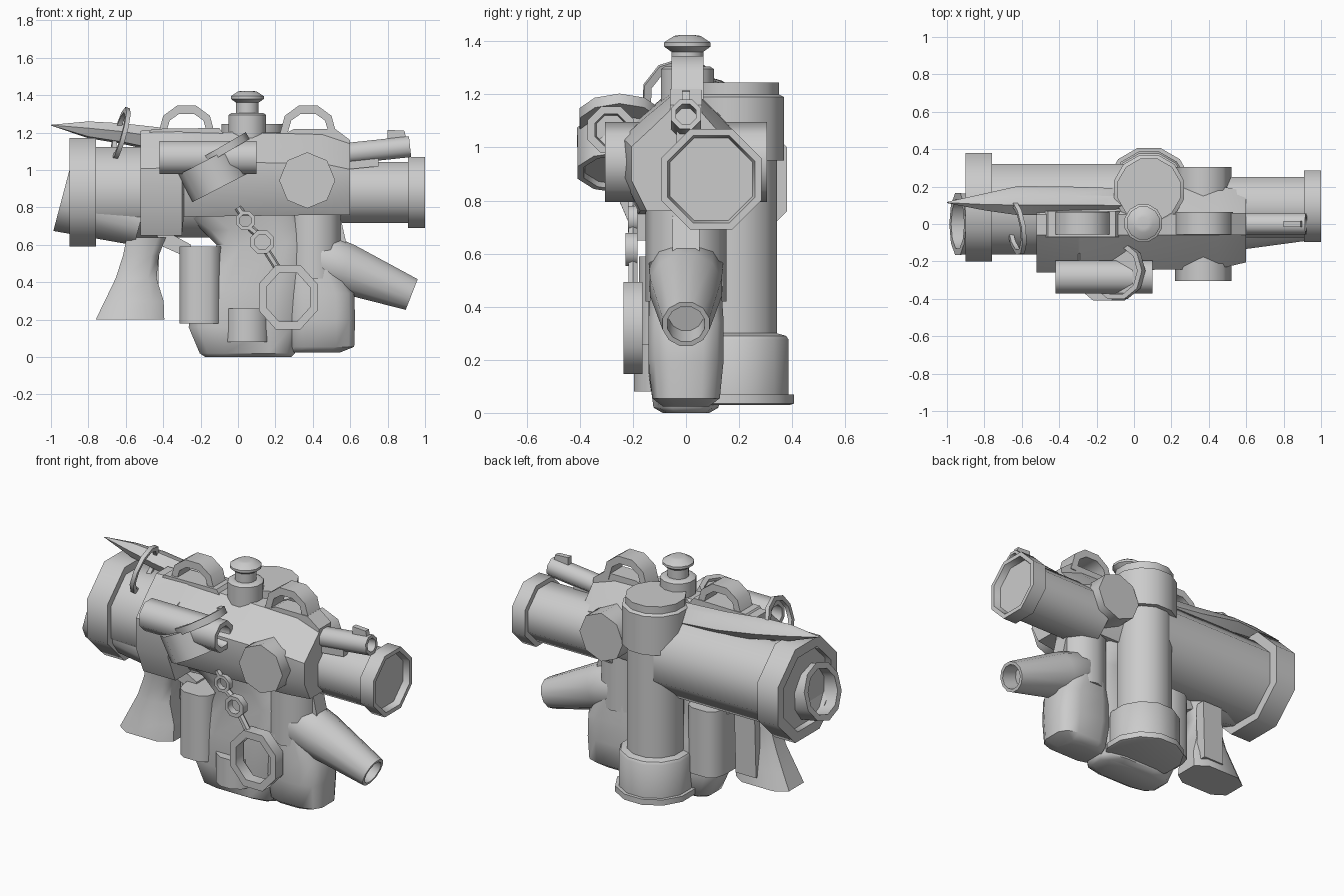
import bpy, bmesh, math
from mathutils import Vector

if "Cube" in bpy.data.objects:
    bpy.data.objects.remove(bpy.data.objects["Cube"])


def finish(name, bm, smooth=0):
    bmesh.ops.remove_doubles(bm, verts=bm.verts, dist=1e-4)
    bmesh.ops.recalc_face_normals(bm, faces=bm.faces)
    me = bpy.data.meshes.new(name)
    bm.to_mesh(me)
    bm.free()
    ob = bpy.data.objects.new(name, me)
    bpy.context.collection.objects.link(ob)
    if smooth:
        bpy.ops.object.select_all(action='DESELECT')
        ob.select_set(True)
        bpy.context.view_layer.objects.active = ob
        bpy.ops.object.shade_smooth_by_angle(angle=math.radians(smooth))
    return ob


def skin(bm, rings, closed=False):
    """Join rings of vertices with quads; cap the ends unless closed."""
    n = len(rings[0])
    pairs = list(zip(rings, rings[1:] + rings[:1])) if closed else list(zip(rings, rings[1:]))
    for a, b in pairs:
        for i in range(n):
            j = (i + 1) % n
            bm.faces.new((a[i], a[j], b[j], b[i]))
    if not closed:
        bm.faces.new(rings[0])
        bm.faces.new(rings[-1])


def lathe(name, prof, origin, axis=(0, 0, 1), n=8, flat=True, smooth=0, closed=False, sx=1, sy=1):
    """Spin (radius, height) points about an axis; flat=True treats radius as apothem."""
    q = Vector(axis).to_track_quat('Z', 'Y')
    k, ph = (1 / math.cos(math.pi / n), math.pi / n) if flat else (1, 0)
    bm = bmesh.new()
    rings = []
    for r, h in prof:
        r = max(r, .0005) * k
        rings.append([bm.verts.new(Vector(origin) + q @ Vector((
            sx * r * math.cos(ph + 2 * math.pi * i / n),
            sy * r * math.sin(ph + 2 * math.pi * i / n), h))) for i in range(n)])
    skin(bm, rings, closed)
    return finish(name, bm, smooth)


def pipe(name, p0, p1, r0, r1, n=8, hole=0, depth=.06, smooth=46, flat=True):
    """Tapered tube from p0 to p1, optionally bored at the p1 end."""
    p0, p1 = Vector(p0), Vector(p1)
    length = (p1 - p0).length
    prof = [(r0, 0), (r1, length)]
    if hole:
        prof += [(hole, length), (hole, length - depth)]
    return lathe(name, prof, p0, p1 - p0, n, flat, smooth)


def ring(name, centre, axis, r, w, t, n=8, sx=1, sy=1):
    return lathe(name, [(r, -t), (r, t), (r - w, t), (r - w, -t)], centre, axis, n, True, 50, True, sx, sy)


def prism(name, pts, y0, y1, smooth=0):
    bm = bmesh.new()
    skin(bm, [[bm.verts.new((x, y, z)) for x, z in pts] for y in (y0, y1)])
    return finish(name, bm, smooth)


def loft_z(name, secs, n=12, smooth=50, power=.6):
    """Stack rounded sections (z, x0, x1, half depth, y centre)."""
    bm = bmesh.new()
    rings = []
    for z, x0, x1, d, yc in secs:
        row = []
        for i in range(n):
            a = 2 * math.pi * (i + .5) / n
            u, v = (math.copysign(abs(t) ** power, t) for t in (math.cos(a), math.sin(a)))
            row.append(bm.verts.new(((x0 + x1) / 2 + u * (x1 - x0) / 2, yc + v * d, z)))
        rings.append(row)
    skin(bm, rings)
    return finish(name, bm, smooth)


# Central housing: chamfered sections along x (x, half width, bottom, top)
bm = bmesh.new()
rows = []
for x, w, b, t in [(-.52, .26, .65, 1.21), (-.30, .26, .65, 1.215), (-.29, .25, .75, 1.21),
                   (.45, .24, .76, 1.19), (.60, .205, .76, 1.14)]:
    h = t - b
    half = [(.06, t), (w * .62, t - .17 * h), (w, t - .36 * h), (w, b + .3 * h), (w * .72, b)]
    pts = [(y * .85, z) for y, z in half] + [(-y, z) for y, z in reversed(half)]
    rows.append([bm.verts.new((x, y, z)) for y, z in pts])
skin(bm, rows)
finish("main_housing", bm, 35)
prism("top_front_rail", [(.22, 1.12), (.24, 1.19), (.30, 1.22), (.52, 1.22), (.60, 1.16), (.60, 1.08)], -.06, .06)
prism("top_rear_rail", [(-.50, 1.17), (-.46, 1.22), (-.10, 1.225), (-.06, 1.17)], -.07, .07)

# Rear and front barrels with their octagonal collars
pipe("rear_barrel", (-.80, .08, .88), (0, .08, .88), .242, .242)
ring("rear_collar", (-.83, .09, .88), (1, 0, 0), .29, .06, .07)
pipe("rear_plate", (-.86, .09, .88), (-.80, .09, .88), .24, .24, smooth=0)
pipe("front_barrel", (.4, .09, .88), (.93, .09, .88), .162, .162)
lathe("front_collar", [(.19, 0), (.19, .09), (.165, .09), (.155, .05)], (.91, .095, .88), (1, 0, 0), smooth=46)

# Slanted exhaust horn at the rear
pipe("rear_horn", (-.52, 0, .73), (-.943, 0, .842), .13, .165, 10, .13, .10)

# Side stubs on both faces of the housing
lathe("side_stubs", [(.15, -.305), (.15, .305)], (.37, 0, .945), (0, 1, 0), 8, False, 46)

# Tall tank at the back
lathe("back_tank", [(.21, .03), (.225, .035), (.225, .07), (.205, .07), (.205, .275), (.195, .29), (.16, .30),
                    (.16, .95), (.187, .95), (.187, 1.19), (.168, 1.20), (.168, 1.245)],
      (.08, .182, 0), n=12, smooth=35)

# Lower belly, its right lobe, and the pouring nozzle
loft_z("belly", [(0, -.18, .29, .09, 0), (.02, -.21, .31, .125, 0), (.16, -.27, .34, .145, 0),
                 (.36, -.24, .38, .145, 0), (.60, -.12, .40, .14, 0), (.68, -.2, .36, .145, 0),
                 (.77, -.34, .34, .16, 0)])
loft_z("belly_lobe", [(.025, .28, .55, .09, 0), (.055, .27, .625, .13, 0), (.20, .25, .63, .145, 0),
                      (.34, .25, .625, .145, 0), (.56, .28, .50, .13, 0)])
pipe("neck", (.405, 0, .42), (.405, 0, .8), .145, .145, 10)
lathe("nozzle", [(.10, 0), (.14, .07), (.135, .22), (.088, .60), (.07, .60), (.065, .50)],
      (.37, 0, .553), (.92, 0, -.36), 12, smooth=46)
prism("neck_brace", [(.51, .76), (.55, .74), (.585, .58), (.56, .57)], -.05, .05)

# Side canister and small front canister
loft_z("side_canister", [(.18, -.315, -.085, .17, -.01), (.59, -.315, -.085, .17, -.01)], 12, 50)
lathe("front_canister", [(.12, .08), (.12, .26)], (.05, -.075, 0), n=12, smooth=40)

# Flared grip with its rear panel, and the short bracket in front of it
loft_z("grip", [(.20, -.77, -.385, .13, 0), (.30, -.72, -.39, .11, 0), (.42, -.66, -.43, .085, 0),
                (.54, -.62, -.42, .08, 0), (.64, -.60, -.38, .09, 0)], 8, 50)
prism("grip_panel", [(-.56, .62), (-.42, .62), (-.43, .25), (-.57, .25)], .06, .125)
prism("grip_bracket", [(-.44, .66), (-.40, .59), (-.31, .55), (-.25, .55), (-.25, .60), (-.36, .66)], -.05, .05)

# Two carrying arches on top
for cx, label in ((-.275, "rear"), (.375, "front")):
    half = [(.155, 1.18), (.125, 1.29), (.05, 1.345)]
    inner = [(.04, 1.30), (.09, 1.265), (.115, 1.18)]
    pts = ([(cx - x, z) for x, z in half] + [(cx + x, z) for x, z in reversed(half)]
           + [(cx + x, z) for x, z in reversed(inner)] + [(cx - x, z) for x, z in inner])
    prism(label + "_carry_arch", pts, -.055, .065, 50)

# Valve with mushroom knob
lathe("valve", [(.10, 1.10), (.10, 1.295), (.085, 1.305), (.06, 1.305), (.06, 1.36), (.088, 1.38),
                (.088, 1.395), (.05, 1.42), (.03, 1.423)], (.05, .005, 0), n=12, smooth=35)

# Small upper barrel, support and sight
pipe("upper_barrel", (.50, 0, 1.08), (.92, 0, 1.125), .056, .056, 8, .038, .15)
prism("barrel_support", [(.55, 1.0), (.75, 1.02), (.75, 1.07), (.55, 1.09)], -.035, .035)
prism("sight", [(.80, 1.16), (.90, 1.165), (.89, 1.21), (.80, 1.215)], -.016, .016)

# Horn spike along the top, leaning through a loop
bm = bmesh.new()
rows = []
for x, y, z, w, h in [(-1, .115, 1.24, .003, .002), (-.80, .118, 1.215, .045, .045), (-.62, .125, 1.195, .078, .055),
                      (-.35, .125, 1.15, .075, .07), (-.05, .12, 1.12, .07, .08)]:
    rows.append([bm.verts.new((x, y + w * a, z + h * b))
                 for a, b in ((-1, .2), (-.3, 1), (.4, .8), (1, -.1), (.4, -1), (-.6, -.8))])
skin(bm, rows)
finish("top_spike", bm, 40)
ring("spike_loop", (-.63, -.02, 1.19), (.96, .15, -.27), .142, .028, .012, 10)

# Side scope with a tilted drum and disc
lathe("scope", [(.06, .08), (.06, 0), (.088, 0), (.088, .52), (.06, .52), (.055, .42)],
      (-.42, -.283, 1.066), (1, 0, 0), smooth=46)
lathe("scope_drum", [(.13, .02), (.135, 0), (.158, 0), (.16, .165)], (-.095, -.25, .905), (-.46, 0, .89), 10, smooth=40)
lathe("scope_disc", [(.15, -.03), (.152, .012), (.125, .012), (.12, -.005)],
      (-.09, -.25, 1.112), (-.5, 0, .86), 10, smooth=40)

# Hanging chain of three rings
ring("chain_ring_top", (.04, -.20, .73), (0, 1, 0), .05, .018, .018)
ring("chain_ring_middle", (.13, -.205, .615), (0, 1, 0), .062, .022, .022)
ring("chain_ring_large", (.268, -.20, .32), (0, 1, 0), .165, .042, .036, 8, .95, 1.05)
for i, (a, b) in enumerate([((0, .80), (.02, .77)), ((.065, .69), (.10, .66)), ((.155, .565), (.215, .47))]):
    pipe(f"chain_link_{i + 1}", (a[0], -.20, a[1]), (b[0], -.20, b[1]), .017, .017, 6, smooth=0)
